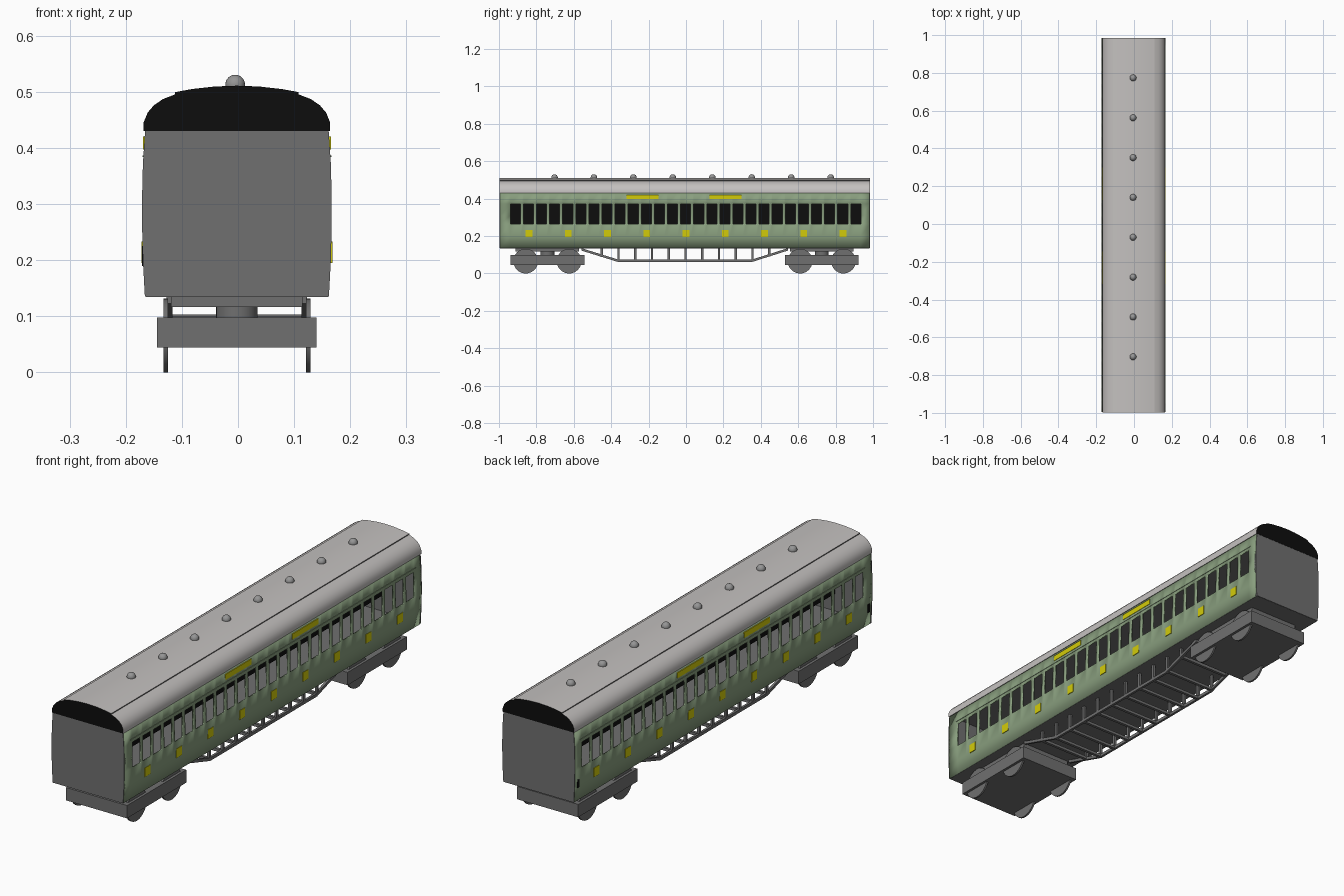
import bpy, bmesh, math
from mathutils import Vector

if "Cube" in bpy.data.objects:
    bpy.data.objects.remove(bpy.data.objects["Cube"])

X0 = -0.002            # slight sideways offset of the whole coach
Y0, Y1 = -0.994, 0.982  # coach ends


def mat(name, r, g, b):
    m = bpy.data.materials.new(name)
    m.diffuse_color = (r, g, b, 1)
    m.use_nodes = True
    m.node_tree.nodes["Principled BSDF"].inputs["Base Color"].default_value = m.diffuse_color
    return m


GREEN = mat("side green", 0.25, 0.345, 0.21)
ROOF = mat("roof light grey", 0.55, 0.53, 0.52)
GREY = mat("underframe grey", 0.16, 0.16, 0.16)
BLACK = mat("black", 0.004, 0.004, 0.004)
YELLOW = mat("panel yellow", 0.65, 0.6, 0.003)
VENT = mat("ventilator grey", 0.3, 0.3, 0.3)


def finish(name, bm, *mats):
    me = bpy.data.meshes.new(name)
    bm.to_mesh(me)
    bm.free()
    for m in mats:
        me.materials.append(m)
    ob = bpy.data.objects.new(name, me)
    bpy.context.collection.objects.link(ob)
    return ob


def box(name, x0, x1, y0, y1, z0, z1, m):
    bm = bmesh.new()
    bmesh.ops.create_cube(bm, size=1)
    for v in bm.verts:
        v.co = Vector((x1 if v.co.x > 0 else x0, y1 if v.co.y > 0 else y0,
                       z1 if v.co.z > 0 else z0))
    return finish(name, bm, m)


def extrude_y(name, profile, y0, y1, *mats):
    """Closed x-z profile swept along y."""
    bm = bmesh.new()
    f = bm.faces.new([bm.verts.new((x, y0, z)) for x, z in profile])
    r = bmesh.ops.extrude_face_region(bm, geom=[f])
    for g in r["geom"]:
        if isinstance(g, bmesh.types.BMVert):
            g.co.y = y1
    bmesh.ops.recalc_face_normals(bm, faces=bm.faces)
    return finish(name, bm, *mats)


def cylinder(name, loc, r, depth, axis, m, segs=32):
    bm = bmesh.new()
    bmesh.ops.create_cone(bm, cap_ends=True, segments=segs, radius1=r, radius2=r, depth=depth)
    ob = finish(name, bm, m)
    ob.location = loc
    if axis == "x":
        ob.rotation_euler.y = math.pi / 2
    smooth(ob)
    return ob


def smooth(ob, angle=30):
    bpy.ops.object.select_all(action="DESELECT")
    ob.select_set(True)
    bpy.context.view_layer.objects.active = ob
    bpy.ops.object.shade_smooth_by_angle(angle=math.radians(angle))


# Bulging body cross-section (half), from sill to eaves
half = [(0.164, 0.135), (0.1675, 0.20), (0.169, 0.265), (0.169, 0.31),
        (0.1675, 0.372), (0.1635, 0.432)]

# Side walls with 27 open windows
cols = [Y0]
for i in range(27):
    c = -0.912 + i * 0.07
    cols += [c - 0.027, c + 0.027]
cols.append(Y1)
for s, side in ((1, "right"), (-1, "left")):
    bm = bmesh.new()
    grid = [[bm.verts.new((s * x, y, z)) for x, z in half] for y in cols]
    for i in range(len(cols) - 1):
        for j in range(len(half) - 1):
            if i % 2 == 1 and 0.26 < half[j][1] < 0.36:
                continue
            q = [grid[i][j], grid[i + 1][j], grid[i + 1][j + 1], grid[i][j + 1]]
            bm.faces.new(q if s > 0 else q[::-1])
    wall = finish(side + "_wall", bm, GREEN, BLACK)
    smooth(wall)
    sol = wall.modifiers.new("thickness", "SOLIDIFY")
    sol.thickness = 0.006
    sol.offset = -1
    sol.material_offset = 1   # dark inside lining
    sol.material_offset_rim = 0

    # Fine moulding above the windows
    a, b = sorted((s * 0.162, s * 0.1685))
    box(side + "_moulding", a, b, -0.95, 0.945, 0.384, 0.387, GREEN)

    # Yellow square panels and long destination boards
    a, b = sorted((s * 0.1645, s * 0.17))
    for i in range(9):
        c = -0.84 + i * 0.21
        box(side + "_square_panel", a, b, c - 0.018, c + 0.018, 0.195, 0.233, YELLOW)
    a, b = sorted((s * 0.161, s * 0.1675))
    for c in (-0.232, 0.212):
        box(side + "_long_board", a, b, c - 0.086, c + 0.086, 0.397, 0.42, YELLOW)

# Small black fittings at the ends of the left side
for c in (-0.972, 0.96):
    box("door_fitting", -0.1695, -0.164, c - 0.006, c + 0.006, 0.19, 0.225, BLACK)

# Flat end walls, floor and dark interior partition
outline = half + [(-x, z) for x, z in reversed(half)]
extrude_y("front_end_wall", outline, Y0 - 0.002, Y0 + 0.006, GREY)
extrude_y("rear_end_wall", outline, Y1 - 0.006, Y1 + 0.002, GREY)
box("floor", -0.162, 0.162, Y0, Y1, 0.1345, 0.145, GREY)
box("inner_partition", -0.003, 0.003, Y0 + 0.01, Y1 - 0.01, 0.22, 0.376, BLACK)

# Roof: rounded shoulders, stepped centre sheet, black ends, grey ceiling
rh = [(0.166, 0.43), (0.166, 0.446), (0.159, 0.463), (0.148, 0.476), (0.132, 0.487),
      (0.11, 0.4955), (0.11, 0.4995), (0.08, 0.505), (0.04, 0.5095)]
roof = extrude_y("roof", rh + [(0, 0.511)] + [(-x, z) for x, z in reversed(rh)],
                 Y0 - 0.004, Y1 + 0.003, ROOF, BLACK, GREY)
for p in roof.data.polygons:
    if abs(p.normal.y) > 0.9:
        p.material_index = 1
    elif p.normal.z < -0.9 or (abs(p.normal.x) > 0.95 and p.center.z > 0.49):
        p.material_index = 2
smooth(roof)

# Roof ventilators
for i in range(8):
    bm = bmesh.new()
    bmesh.ops.create_uvsphere(bm, u_segments=20, v_segments=12, radius=0.0175)
    v = finish("roof_ventilator", bm, VENT)
    v.location = (-0.003, -0.703 + i * 0.2109, 0.513)
    smooth(v, 60)

# Bogies: solid frame, four wheels, pivot and bolster plate
for c in (-0.741, 0.726):
    box("bogie_frame", -0.142, 0.142, c - 0.197, c + 0.197, 0.044, 0.098, GREY)
    box("bolster_plate", -0.117, 0.117, c - 0.17, c + 0.17, 0.117, 0.136, GREY)
    cylinder("bogie_pivot", (0, c, 0.108), 0.037, 0.022, "z", GREY)
    for d in (-0.116, 0.116):
        for s in (-1, 1):
            cylinder("wheel", (s * 0.127, c + d, 0.066), 0.066, 0.008, "x", GREY)

# Truss rods under the floor, with posts and cross bars
path = [(-0.56, 0.129), (-0.36, 0.067), (0.35, 0.067), (0.545, 0.129)]
T = 0.0065


def rod_z(y):
    for (ya, za), (yb, zb) in zip(path, path[1:]):
        if ya <= y <= yb:
            return za + (zb - za) * (y - ya) / (yb - ya)


for s in (-1, 1):
    bm = bmesh.new()
    loop = [(y, z + T) for y, z in path] + [(y, z - T) for y, z in reversed(path)]
    f = bm.faces.new([bm.verts.new((s * 0.12 - 0.005, y, z)) for y, z in loop])
    r = bmesh.ops.extrude_face_region(bm, geom=[f])
    bmesh.ops.translate(bm, vec=(0.01, 0, 0),
                        verts=[g for g in r["geom"] if isinstance(g, bmesh.types.BMVert)])
    bmesh.ops.recalc_face_normals(bm, faces=bm.faces)
    finish("truss_rod", bm, GREY)
for i in range(11):
    y = -0.45 + i * 0.0895
    z = rod_z(y)
    for s in (-1, 1):
        box("truss_post", s * 0.12 - 0.005, s * 0.12 + 0.005, y - 0.006, y + 0.006, z, 0.136, GREY)
    box("truss_cross_bar", -0.118, 0.118, y - 0.006, y + 0.006, z - 0.006, z + 0.006, GREY)

for ob in bpy.context.collection.objects:
    ob.location.x += X0
